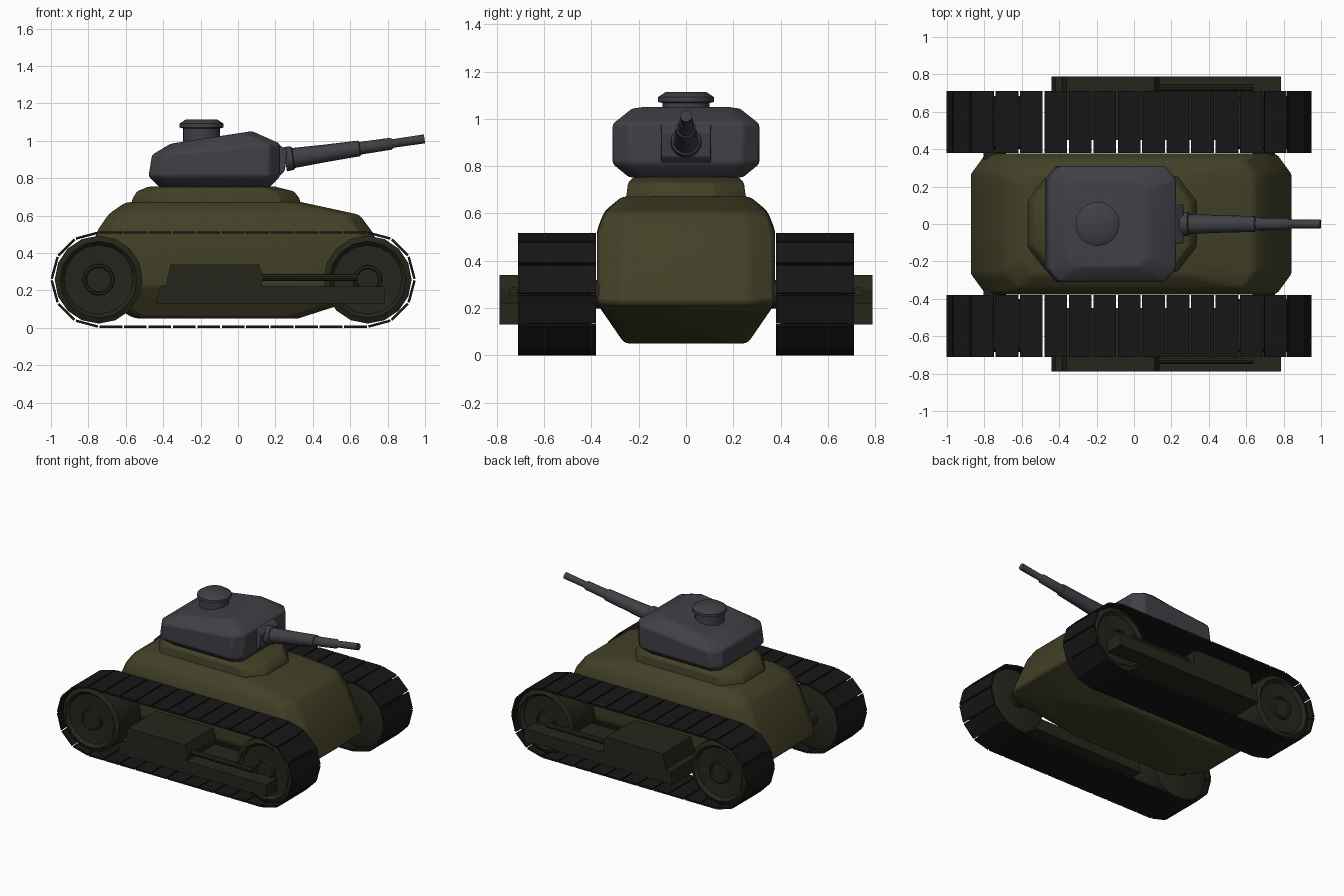
import bpy, bmesh
from math import sin, cos, pi, radians
from mathutils import Vector, Matrix

if "Cube" in bpy.data.objects:
    bpy.data.objects.remove(bpy.data.objects["Cube"])


def material(name, rgb):
    m = bpy.data.materials.new(name)
    m.diffuse_color = (*rgb, 1)
    m.use_nodes = True
    m.node_tree.nodes["Principled BSDF"].inputs["Base Color"].default_value = m.diffuse_color
    return m


OLIVE = material("olive", (0.055, 0.052, 0.020))
DARK = material("dark_olive", (0.018, 0.019, 0.011))
BLACK = material("track_black", (0.008, 0.008, 0.008))
STEEL = material("steel_grey", (0.052, 0.050, 0.060))


def finish(name, bm, mat, smooth=None, bevel=0):
    bmesh.ops.recalc_face_normals(bm, faces=bm.faces)
    me = bpy.data.meshes.new(name)
    bm.to_mesh(me)
    bm.free()
    me.materials.append(mat)
    ob = bpy.data.objects.new(name, me)
    bpy.context.collection.objects.link(ob)
    if bevel:
        b = ob.modifiers.new("bevel", 'BEVEL')
        b.width, b.segments, b.limit_method = bevel, 2, 'ANGLE'
        b.angle_limit = radians(20)
    if smooth:
        bpy.ops.object.select_all(action='DESELECT')
        bpy.context.view_layer.objects.active = ob
        ob.select_set(True)
        bpy.ops.object.shade_smooth_by_angle(angle=radians(smooth))
    return ob


def skin(bm, rings):
    """Join rings of points into a capped shell."""
    vs = [[bm.verts.new(p) for p in r] for r in rings]
    n = len(vs[0])
    for a, b in zip(vs, vs[1:]):
        for i in range(n):
            bm.faces.new((a[i], a[(i + 1) % n], b[(i + 1) % n], b[i]))
    bm.faces.new(vs[0][::-1])
    bm.faces.new(vs[-1])


def armour(name, levels, mat, smooth, bevel):
    """Stack chamfered rectangles: back x, front x, half y, chamfer x, chamfer y, back z, front z."""
    bm = bmesh.new()
    rings = []
    for x0, x1, hy, cx, cy, z0, z1 in levels:
        xy = [(x0, -hy + cy), (x0 + cx, -hy), (x1 - cx, -hy), (x1, -hy + cy),
              (x1, hy - cy), (x1 - cx, hy), (x0 + cx, hy), (x0, hy - cy)]
        rings.append([(x, y, z0 + (z1 - z0) * (x - x0) / (x1 - x0)) for x, y in xy])
    skin(bm, rings)
    return finish(name, bm, mat, smooth, bevel)


def lathe(name, profile, start, axis, n, mat, smooth=35):
    """Revolve (distance, radius) pairs about an axis."""
    q = Vector((0, 0, 1)).rotation_difference(Vector(axis))
    bm = bmesh.new()
    skin(bm, [[Vector(start) + q @ Vector((r * cos(2 * pi * i / n), r * sin(2 * pi * i / n), d))
               for i in range(n)] for d, r in profile])
    return finish(name, bm, mat, smooth)


def prism(name, outline, y0, y1, mat, bevel=0):
    bm = bmesh.new()
    skin(bm, [[(x, y, z) for x, z in outline] for y in (y0, y1)])
    return finish(name, bm, mat, None, bevel)


# Hull, turret base and turret
armour("hull", [
    (-0.55, 0.32, 0.26, 0.04, 0.04, 0.05, 0.05),
    (-0.88, 0.85, 0.377, 0.08, 0.11, 0.22, 0.22),
    (-0.745, 0.72, 0.377, 0.08, 0.11, 0.53, 0.51),
    (-0.69, 0.65, 0.345, 0.07, 0.09, 0.61, 0.605),
    (-0.60, 0.34, 0.27, 0.06, 0.07, 0.672, 0.672)], OLIVE, 40, 0.02)
armour("turret_base", [
    (-0.57, 0.335, 0.255, 0.10, 0.13, 0.66, 0.66),
    (-0.565, 0.33, 0.25, 0.10, 0.13, 0.69, 0.69),
    (-0.54, 0.30, 0.245, 0.10, 0.13, 0.73, 0.73),
    (-0.48, 0.20, 0.22, 0.08, 0.10, 0.755, 0.755)], OLIVE, 35, 0.01)
armour("turret", [
    (-0.42, 0.17, 0.24, 0.05, 0.05, 0.752, 0.752),
    (-0.478, 0.225, 0.31, 0.06, 0.07, 0.81, 0.81),
    (-0.46, 0.225, 0.31, 0.06, 0.07, 0.925, 0.985),
    (-0.36, 0.075, 0.23, 0.05, 0.05, 0.985, 1.052)], STEEL, 30, 0.012)

# Hatch on the turret roof
lathe("hatch", [(0, 0.1), (0.10, 0.1), (0.105, 0.118), (0.125, 0.118), (0.147, 0.085)],
      (-0.195, 0, 0.967), (0, 0, 1), 20, STEEL)

# Gun mount and stepped barrel, raised a little
prism("gun_mount", [(0.17, 0.82), (0.22, 0.81), (0.25, 0.84), (0.265, 0.945), (0.22, 0.98), (0.17, 0.98)],
      -0.105, 0.105, STEEL, 0.006)
lathe("gun_barrel", [(0, 0.066), (0.04, 0.063), (0.045, 0.054), (0.21, 0.047), (0.40, 0.042),
                     (0.405, 0.034), (0.57, 0.032), (0.585, 0.023), (0.753, 0.024)],
      (0.252, 0, 0.902), (cos(radians(8.3)), 0, sin(radians(8.3))), 16, STEEL)

# Track path: two straights and two half circles
BACK, FRONT, CZ, R, RUN = -0.745, 0.693, 0.258, 0.252, 11
path = [(BACK + (FRONT - BACK) * i / RUN, CZ + R) for i in range(RUN)]
path += [(FRONT + R * sin(pi * i / 6), CZ + R * cos(pi * i / 6)) for i in range(6)]
path += [(FRONT - (FRONT - BACK) * i / RUN, CZ - R) for i in range(RUN)]
path += [(BACK - R * sin(pi * i / 6), CZ - R * cos(pi * i / 6)) for i in range(6)]

for s, side in ((-1, "near"), (1, "far")):
    # Track plates
    bm = bmesh.new()
    for i, a in enumerate(path):
        b = path[(i + 1) % len(path)]
        d = Vector((b[0] - a[0], 0, b[1] - a[1]))
        rot = Vector((1, 0, 0)).rotation_difference(d) if d.x > -0.999 * d.length else Matrix.Rotation(pi, 3, 'Y').to_quaternion()
        mid = Vector(((a[0] + b[0]) / 2, s * 0.545, (a[1] + b[1]) / 2))
        bmesh.ops.create_cube(bm, size=1, matrix=Matrix.LocRotScale(mid, rot, (d.length - 0.009, 0.33, 0.013)))
    finish(side + "_track", bm, BLACK)

    # Dished wheels with hubs
    for x, end, hub in ((BACK, "back", 0.085), (FRONT, "front", 0.078)):
        lathe(f"{side}_{end}_wheel",
              [(0, 0.19), (0.015, 0.235), (0.27, 0.235), (0.285, 0.205), (0.262, 0.185), (0.255, hub),
               (0.275, hub - 0.003), (0.278, hub - 0.015), (0.265, hub - 0.02)],
              (x, s * 0.40, CZ), (0, s, 0), 16, DARK)
        lathe(f"{side}_{end}_axle", [(0, 0.06), (0.2, 0.06)], (x, s * 0.25, CZ), (0, s, 0), 12, DARK)

    # Side box with long lower beam
    prism(side + "_side_box", [(-0.44, 0.13), (0.785, 0.13), (0.785, 0.222), (0.125, 0.222), (0.135, 0.28),
                               (0.11, 0.34), (-0.36, 0.34), (-0.385, 0.23), (-0.42, 0.22)],
          s * 0.45, s * 0.788, DARK)
    # Exhaust pipe
    lathe(side + "_pipe", [(0, 0.019), (0.54, 0.019)], (0.10, s * 0.73, 0.27), (1, 0, 0), 10, DARK)
